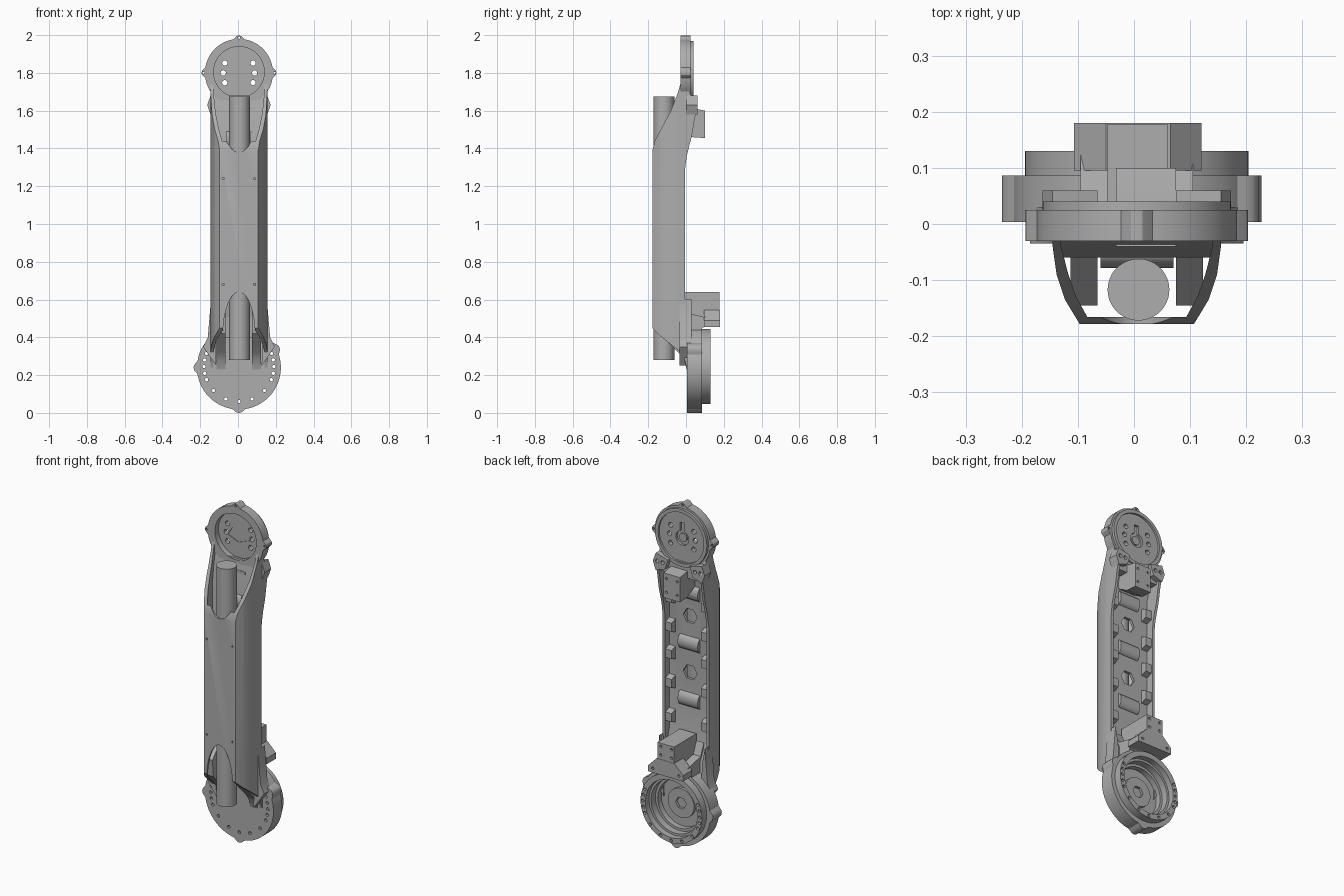
import bpy, bmesh
from math import sin, cos, pi, radians

if "Cube" in bpy.data.objects:
    bpy.data.objects.remove(bpy.data.objects["Cube"])

grey = bpy.data.materials.new("plain grey")
grey.use_nodes = True
COLOUR = (0.42, 0.42, 0.42, 1)
grey.diffuse_color = COLOUR
grey.node_tree.nodes["Principled BSDF"].inputs["Base Color"].default_value = COLOUR

CX, TOP, LOW = 0.005, 1.80, 0.24   # arm axis and the two joint heights


def prism(name, pts, axis, lo, hi):
    """Extrude a 2D outline along one axis; the outline uses the other two."""
    place = {"x": lambda p, h: (h, p[0], p[1]),
             "y": lambda p, h: (p[0], h, p[1]),
             "z": lambda p, h: (p[0], p[1], h)}[axis]
    bm = bmesh.new()
    a = [bm.verts.new(place(p, lo)) for p in pts]
    b = [bm.verts.new(place(p, hi)) for p in pts]
    bm.faces.new(a)
    bm.faces.new(b[::-1])
    for i in range(len(pts)):
        j = (i + 1) % len(pts)
        bm.faces.new((a[i], b[i], b[j], a[j]))
    bmesh.ops.recalc_face_normals(bm, faces=bm.faces)
    mesh = bpy.data.meshes.new(name)
    bm.to_mesh(mesh)
    bm.free()
    mesh.materials.append(grey)
    ob = bpy.data.objects.new(name, mesh)
    bpy.context.collection.objects.link(ob)
    return ob


def box(name, x, y, z):
    return prism(name, [(x[0], z[0]), (x[1], z[0]), (x[1], z[1]), (x[0], z[1])], "y", *y)


def oval(cx, cz, rx, rz=None, n=48):
    rz = rz or rx
    return [(cx + rx * cos(2 * pi * i / n), cz + rz * sin(2 * pi * i / n)) for i in range(n)]


def lugged(cx, cz, r, lugs, h=0.018, w=9):
    """Circle outline with small pointed ears at the given angles."""
    pts = []
    for deg in range(0, 360, 3):
        gap = min(abs((deg - a + 180) % 360 - 180) for a in lugs)
        rr = r + h * min(1, max(0, 1.35 * (1 - gap / w)))
        pts.append((cx + rr * cos(radians(deg)), cz + rr * sin(radians(deg))))
    return pts


def combine(ob, others, op="DIFFERENCE"):
    bpy.context.view_layer.objects.active = ob
    for other in others:
        m = ob.modifiers.new("cut", "BOOLEAN")
        m.operation, m.solver, m.object = op, "EXACT", other
        bpy.ops.object.modifier_apply(modifier=m.name)
        bpy.data.objects.remove(other)
    return ob


def bore(cx, cz, r, lo, hi, n=48):
    return prism("cutter", oval(cx, cz, r, n=n), "y", lo, hi)


# Main arm: U-section shell trimmed by the side profile
outer = [(0.15, 0.08), (0.15, -0.04), (0.143, -0.09), (0.128, -0.135), (0.102, -0.178)]
inner = [(0.088, -0.166), (0.108, -0.13), (0.122, -0.09), (0.135, -0.04), (0.135, 0.08)]
half = outer + [(0.0, -0.178)]
section = ([(CX + x, y) for x, y in outer] + [(CX - x, y) for x, y in outer[::-1]]
           + [(CX - x, y) for x, y in inner[::-1]] + [(CX + x, y) for x, y in inner])
side = [(-0.2, 0.46), (-0.178, 0.45), (-0.14, 0.41), (-0.09, 0.37), (-0.04, 0.33),
        (-0.01, 0.29), (0.004, 0.24), (0.004, 0.45), (-0.004, 0.5), (-0.004, 1.3),
        (0.004, 1.36), (0.016, 1.41), (0.03, 1.46), (0.045, 1.55), (0.06, 1.62),
        (0.035, 1.66), (0.0, 1.74), (-0.03, 1.74), (-0.045, 1.69), (-0.08, 1.6),
        (-0.14, 1.49), (-0.165, 1.44), (-0.178, 1.39), (-0.2, 1.38)]
arm = prism("arm_shell", section, "z", 0.1, 1.9)
combine(arm, [prism("cutter", side, "x", -0.4, 0.4)], "INTERSECT")
combine(arm, [prism("cutter", oval(CX, 1.62, 0.1, 0.24), "y", -0.3, -0.08),
              prism("cutter", oval(CX, 0.41, 0.085, 0.23), "y", -0.3, -0.08)])
combine(arm, [bore(CX + s * 0.083, z, 0.006, -0.3, -0.1, 10)
              for s in (-1, 1) for z in (0.68, 1.24)])

# Cable tube running through the arm
prism("cable_tube", oval(CX + 0.003, -0.117, 0.055), "z", 0.28, 1.675)

# Inner floor panel with hexagonal windows
floor = prism("inner_floor", [(-0.06, 0.62), (-0.005, 0.44), (0.006, 0.44), (-0.045, 0.62),
                              (-0.045, 1.5), (-0.01, 1.68), (-0.025, 1.68), (-0.06, 1.5)],
              "x", CX - 0.136, CX + 0.136)
combine(floor, [bore(CX, z, 0.045, -0.1, 0.1, 6) for z in (0.98, 1.31)])

# Saddles over the tube and stiffening ribs along the walls
for z in (0.82, 1.15, 1.45):
    prism("tube_saddle", oval(-0.05, z, 0.028, 0.042, 24), "x", CX - 0.065, CX + 0.065)
for s in (-1, 1):
    x0, x1 = sorted((CX + s * 0.095, CX + s * 0.137))
    for z in (0.7, 0.9, 1.07, 1.23, 1.4):
        prism("wall_rib", [(-0.05, z - 0.04), (-0.01, z - 0.025), (-0.01, z + 0.025),
                           (-0.05, z + 0.04)], "x", x0, x1)
    # Pocket walls and flared gussets where the arm meets the lower joint
    x0, x1 = sorted((CX + s * 0.07, CX + s * 0.118))
    prism("pocket_wall", [(-0.145, 0.52), (-0.135, 0.42), (-0.09, 0.37), (-0.04, 0.32),
                          (-0.01, 0.28), (0.004, 0.23), (0.004, 0.5), (-0.05, 0.62)],
          "x", x0, x1)
    prism("side_gusset", [(CX + s * x, z) for x, z in
                          ((0.148, 0.6), (0.165, 0.4), (0.19, 0.35), (0.12, 0.25), (0.13, 0.5))],
          "y", -0.035, 0.03)
    # Ears under the upper joint
    ear = prism("upper_ear", [(CX + s * x, z) for x, z in
                              ((0.07, 1.66), (0.09, 1.6), (0.15, 1.58), (0.168, 1.63), (0.15, 1.68))],
                "y", 0.0, 0.06)
    combine(ear, [bore(CX + s * x, 1.635, 0.011, 0.03, 0.1, 14) for x in (0.105, 0.14)])

# Upper joint: lugged ring, recessed web plate and rear rim
upper = prism("upper_joint", lugged(CX, TOP, 0.18, (0, 90, 180)), "y", -0.03, 0.025)
combine(upper, [bore(CX, TOP, 0.168, 0.01, 0.04, 64)], "UNION")
combine(upper, [bore(CX, TOP + 0.005, 0.134, -0.1, 0.003, 64), bore(CX, TOP, 0.148, 0.028, 0.1, 64),
                bore(CX, TOP - 0.005, 0.042, 0.014, 0.1, 32),
                box("cutter", (CX - 0.014, CX + 0.014), (0.014, 0.1), (TOP, TOP + 0.085)),
                prism("cutter", [(-0.07, 1.79), (0.0, 1.76), (0.08, 1.79), (0.05, 1.835),
                                 (-0.04, 1.835)], "y", -0.1, 0.008)])
combine(upper, [bore(CX + s * x, TOP + z, 0.014, -0.1, 0.1, 16)
                for s in (-1, 1) for x, z in ((0.075, 0.052), (0.083, 0.0), (0.075, -0.052))])
combine(upper, [bore(CX + 0.188 * cos(a), TOP + 0.186 * sin(a), 0.006, -0.1, 0.1, 10)
                for a in (0, pi / 2, pi)])
bolt = bore(CX, TOP - 0.005, 0.025, 0.012, 0.022, 24)
bolt.name = "centre_boss"

# Cross wall and block bracket below the upper joint
box("cross_wall", (CX - 0.138, CX + 0.138), (-0.02, 0.03), (1.57, 1.66))
block = prism("upper_bracket", [(-0.04, 1.5), (0.03, 1.46), (0.1, 1.455), (0.1, 1.6),
                                (0.05, 1.61), (-0.04, 1.62)], "x", -0.032, 0.075)
combine(block, [bore(0.022 + s * 0.035, z, 0.007, 0.08, 0.2, 12)
                for s in (-1, 1) for z in (1.49, 1.57)])

# Lower joint: lugged disc with a rear cup stepped inside
lower = prism("lower_joint", lugged(CX, LOW, 0.222, (27, 180, 270)), "y", 0.004, 0.086)
combine(lower, [bore(CX, LOW + 0.005, 0.199, 0.05, 0.13, 72)], "UNION")
combine(lower, [bore(CX, LOW + 0.005, r, d, 0.2, 64)
                for r, d in ((0.168, 0.095), (0.155, 0.055), (0.14, 0.022))])
combine(lower, [bore(CX, LOW + 0.005, 0.085, 0.015, 0.04, 48)], "UNION")
combine(lower, [bore(CX, LOW + 0.005, 0.035, 0.025, 0.2, 6)])
bolts = [s for a in (0, 11, 22) for s in (a, -a, 180 - a, 180 + a)] + [-43, -68, -90, -112, -137]
combine(lower, [bore(CX + 0.185 * cos(radians(a)), LOW + 0.005 + 0.185 * sin(radians(a)),
                     0.009, -0.1, 0.2, 12) for a in sorted(set(b % 360 for b in bolts))])

# Rear bracket above the lower joint: column with spreading wings
column = box("lower_bracket", (CX - 0.052, CX + 0.055), (-0.03, 0.178), (0.48, 0.64))
wings = prism("wings", [(CX + x, z) for x, z in
                        ((-0.112, 0.455), (0.115, 0.455), (0.115, 0.49), (0.06, 0.545),
                         (-0.055, 0.545), (-0.112, 0.49))], "y", 0.095, 0.18)
combine(column, [wings], "UNION")
combine(column, [bore(CX + x, z, 0.008, 0.15, 0.3, 12) for x, z in
                 ((-0.035, 0.62), (0.035, 0.62), (-0.035, 0.57), (0.035, 0.57),
                  (-0.085, 0.48), (0.085, 0.48))])
prism("bracket_foot", [(-0.02, 0.4), (0.086, 0.4), (0.086, 0.45), (0.13, 0.47), (0.13, 0.5),
                       (0.0, 0.53), (-0.03, 0.6)], "x", CX - 0.1, CX + 0.1)

# Smooth shading with crisp edges
for ob in bpy.context.scene.objects:
    if ob.type == "MESH":
        bpy.ops.object.select_all(action="DESELECT")
        ob.select_set(True)
        bpy.context.view_layer.objects.active = ob
        bpy.ops.object.shade_smooth_by_angle(angle=radians(30))
